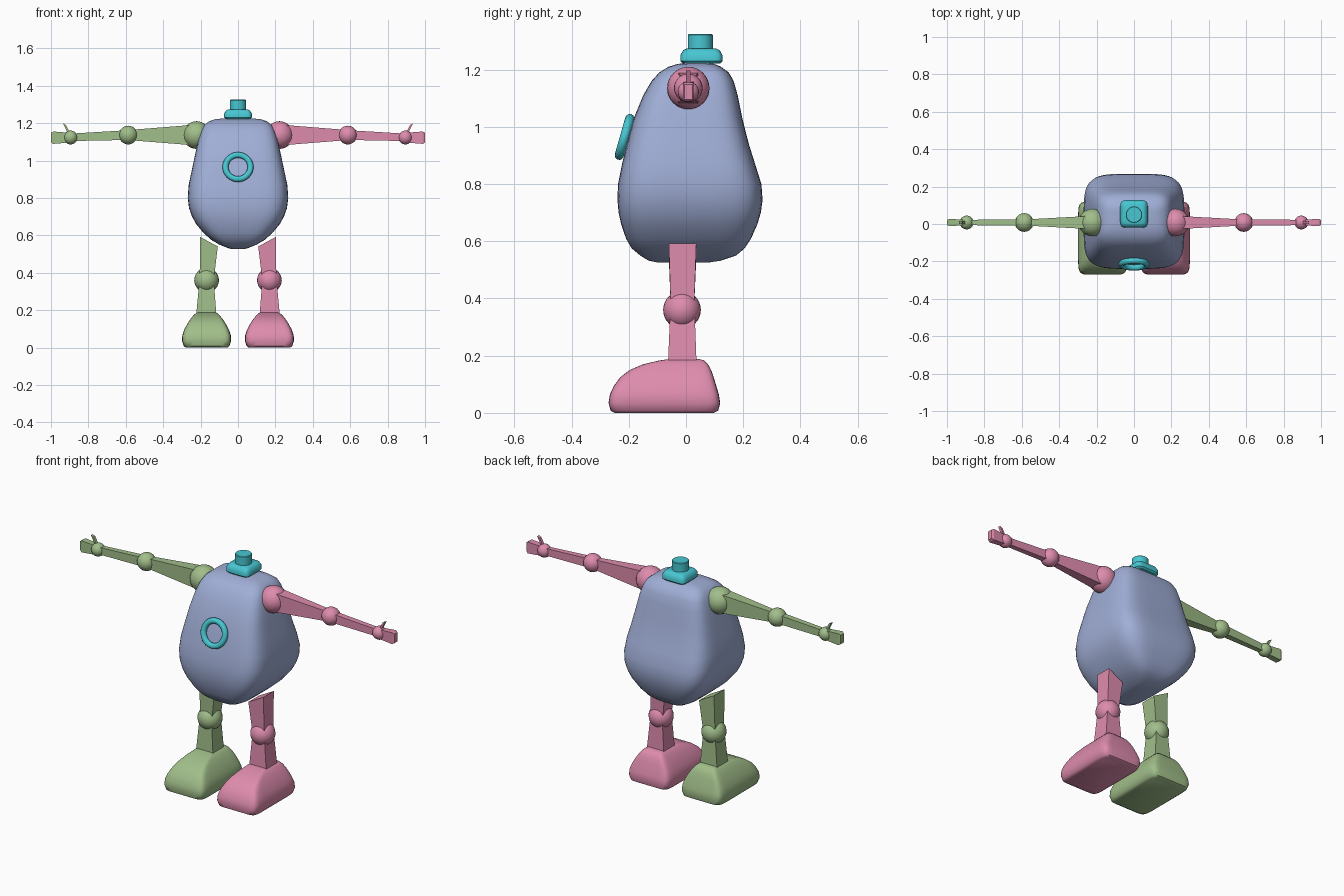
import bpy, bmesh, math
from mathutils import Vector

if "Cube" in bpy.data.objects:
    bpy.data.objects.remove(bpy.data.objects["Cube"])


def material(name, rgb):
    m = bpy.data.materials.new(name)
    lin = [((c / 255 + 0.055) / 1.055) ** 2.4 for c in rgb]
    m.diffuse_color = (*lin, 1)
    m.use_nodes = True
    m.node_tree.nodes["Principled BSDF"].inputs["Base Color"].default_value = m.diffuse_color
    return m


BLUE = material("periwinkle blue", (160, 174, 214))
PINK = material("pink", (222, 140, 173))
GREEN = material("leaf green", (161, 190, 138))
TEAL = material("teal", (72, 199, 210))


def finish(name, bm, mat, angle):
    bmesh.ops.recalc_face_normals(bm, faces=bm.faces)
    me = bpy.data.meshes.new(name)
    bm.to_mesh(me)
    bm.free()
    me.materials.append(mat)
    ob = bpy.data.objects.new(name, me)
    bpy.context.collection.objects.link(ob)
    if angle:
        bpy.ops.object.select_all(action='DESELECT')
        ob.select_set(True)
        bpy.context.view_layer.objects.active = ob
        bpy.ops.object.shade_smooth_by_angle(angle=math.radians(angle))
    return ob


def loft(name, rings, mat, angle=0):
    """Skin a stack of equal-length rings and cap both ends."""
    bm = bmesh.new()
    vs = [[bm.verts.new(p) for p in r] for r in rings]
    n = len(rings[0])
    for a, b in zip(vs, vs[1:]):
        for i in range(n):
            j = (i + 1) % n
            bm.faces.new((a[i], a[j], b[j], b[i]))
    bm.faces.new(vs[0])
    bm.faces.new(vs[-1])
    return finish(name, bm, mat, angle)


def rounded(z, cx, hx, y0, y1, power, n=48):
    """Horizontal rounded-rectangle ring."""
    def f(c):
        return math.copysign(abs(c) ** (2 / power), c)
    cy, hy = (y0 + y1) / 2, (y1 - y0) / 2
    ts = [2 * math.pi * (i + 0.5) / n for i in range(n)]
    return [(cx + hx * f(math.cos(t)), cy + hy * f(math.sin(t)), z) for t in ts]


def ball(name, loc, r, mat):
    bm = bmesh.new()
    bmesh.ops.create_uvsphere(bm, u_segments=24, v_segments=16, radius=r)
    bmesh.ops.translate(bm, verts=bm.verts, vec=Vector(loc))
    return finish(name, bm, mat, 40)


# Body: height, half width, front y, back y
body = [(0.526, 0.03, -0.10, 0.08), (0.532, 0.055, -0.13, 0.12),
        (0.55, 0.10, -0.16, 0.175), (0.575, 0.142, -0.19, 0.205),
        (0.61, 0.182, -0.21, 0.228), (0.66, 0.224, -0.227, 0.25),
        (0.70, 0.246, -0.236, 0.262), (0.745, 0.262, -0.24, 0.268),
        (0.80, 0.269, -0.238, 0.264), (0.87, 0.264, -0.224, 0.242),
        (0.94, 0.249, -0.207, 0.22), (1.03, 0.23, -0.183, 0.197),
        (1.11, 0.212, -0.15, 0.181), (1.16, 0.196, -0.121, 0.167),
        (1.19, 0.18, -0.094, 0.15), (1.21, 0.155, -0.062, 0.123),
        (1.22, 0.125, -0.03, 0.10), (1.224, 0.09, 0.0, 0.08)]
loft("body", [rounded(z, 0, h, a, b, 4.6) for z, h, a, b in body], BLUE, 50)

# Top cap and knob
cap = [(1.222, 0.066, 0.008), (1.23, 0.074, 0), (1.25, 0.074, 0),
       (1.268, 0.064, 0.010), (1.274, 0.052, 0.022)]
loft("cap_base", [rounded(z, 0, h, -0.02 + d, 0.128 - d, 6)
                  for z, h, d in cap], TEAL, 40)
loft("cap_knob", [rounded(z, 0, r, 0.05 - r, 0.05 + r, 2, 32)
                  for z, r in ((1.26, 0.044), (1.322, 0.044), (1.325, 0.041))],
     TEAL, 40)

# Chest ring, leaning with the body
bpy.ops.mesh.primitive_torus_add(major_segments=40, minor_segments=12,
                                 major_radius=0.067, minor_radius=0.016,
                                 location=(0, -0.215, 0.965),
                                 rotation=(math.radians(74), 0, 0))
ring = bpy.context.object
ring.name = "chest_ring"
ring.data.materials.append(TEAL)
bpy.ops.object.shade_smooth_by_angle(angle=math.radians(60))


def arm_beam(name, s, stations, mat):
    """Square beam along x; station = x, centre z, half y, half z."""
    cy = 0.008
    loft(name, [[(s * x, cy - hy, z - hz), (s * x, cy + hy, z - hz),
                 (s * x, cy + hy, z + hz), (s * x, cy - hy, z + hz)]
                for x, z, hy, hz in stations], mat)


# Foot: height, half width, front y, back y
foot = [(0.0, 0.112, -0.25, 0.098), (0.008, 0.122, -0.264, 0.113),
        (0.035, 0.131, -0.271, 0.12), (0.065, 0.130, -0.266, 0.115),
        (0.095, 0.12, -0.252, 0.106), (0.125, 0.104, -0.23, 0.097),
        (0.15, 0.088, -0.197, 0.088), (0.17, 0.072, -0.15, 0.077),
        (0.183, 0.058, -0.095, 0.064), (0.188, 0.045, -0.06, 0.048)]

for s, side, mat in ((1, "left", PINK), (-1, "right", GREEN)):
    # Arm with ball joints
    ball(side + "_shoulder", (s * 0.222, 0.008, 1.136), 0.074, mat)
    arm_beam(side + "_upper_arm", s, [(0.22, 1.136, 0.036, 0.056),
                                      (0.585, 1.136, 0.016, 0.027)], mat)
    ball(side + "_elbow", (s * 0.587, 0.008, 1.136), 0.05, mat)
    arm_beam(side + "_forearm", s, [(0.587, 1.136, 0.018, 0.026),
                                    (0.89, 1.124, 0.014, 0.02)], mat)
    ball(side + "_wrist", (s * 0.895, 0.008, 1.123), 0.037, mat)
    arm_beam(side + "_hand", s, [(0.895, 1.122, 0.015, 0.026),
                                 (0.988, 1.122, 0.019, 0.033),
                                 (1.0, 1.122, 0.014, 0.026)], mat)
    loft(side + "_thumb", [[(s * (x + dx), 0.008 + dy, z + dx * 0.5)
                            for dx, dy in ((-h, -h), (h, -h), (h, h), (-h, h))]
                           for x, z, h in ((0.895, 1.13, 0.009),
                                           (0.928, 1.194, 0.008))], mat)

    # Leg: x inner/outer, z inner/outer, y front/back
    def leg(name, ends):
        loft(side + name, [[(s * a, y0, za), (s * b, y0, zb),
                            (s * b, y1, zb), (s * a, y1, za)]
                           for a, b, za, zb, y0, y1 in ends], mat)
    leg("_thigh", [(0.108, 0.203, 0.54, 0.592, -0.06, 0.036),
                   (0.13, 0.205, 0.36, 0.36, -0.053, 0.028)])
    ball(side + "_knee", (s * 0.168, -0.014, 0.36), 0.066, mat)
    leg("_shin", [(0.13, 0.206, 0.36, 0.36, -0.055, 0.03),
                  (0.115, 0.224, 0.17, 0.17, -0.063, 0.037)])
    loft(side + "_foot", [rounded(z, s * 0.168, h, a, b, 9, 32)
                          for z, h, a, b in foot], mat, 45)
